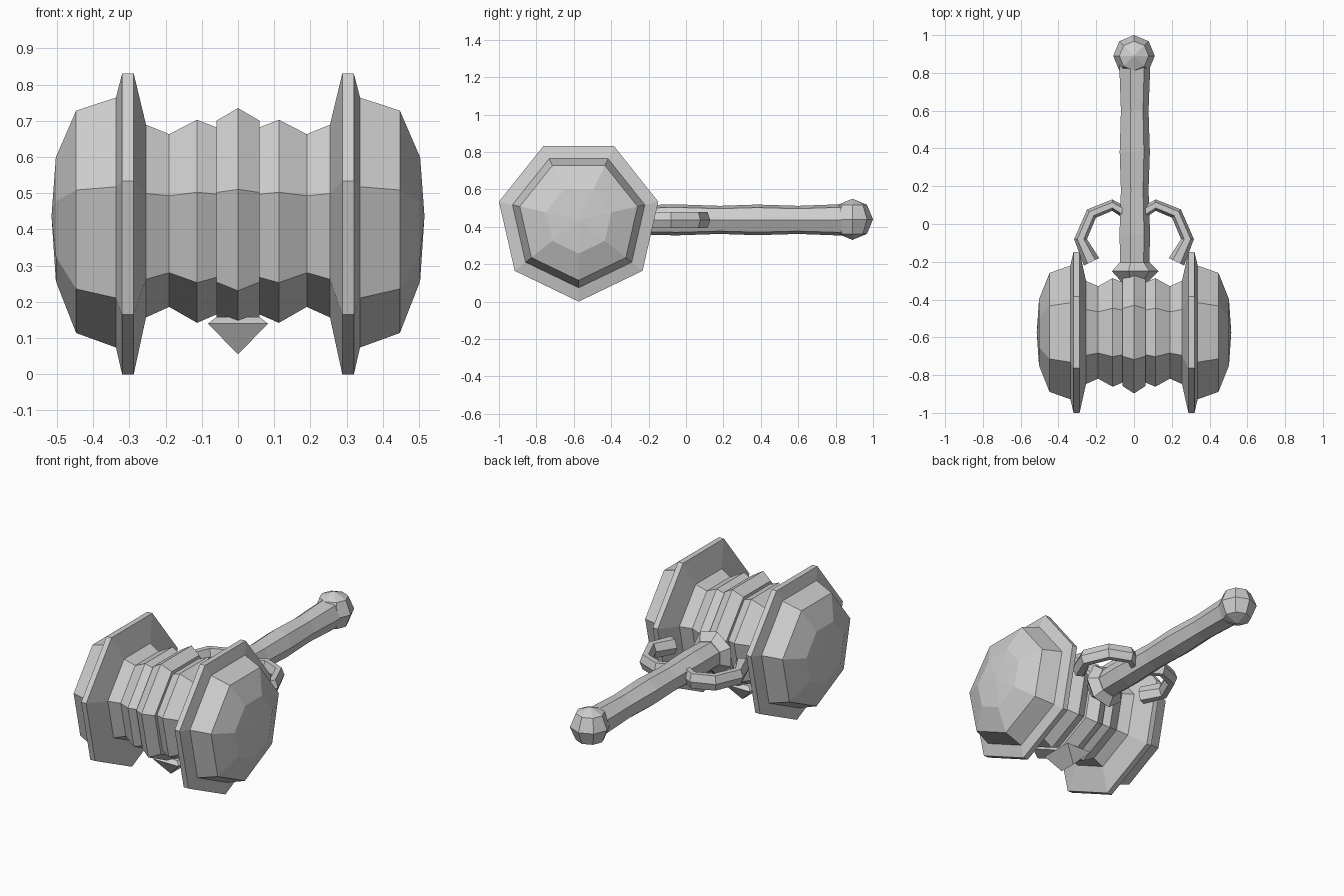
import bpy, bmesh
from math import sin, cos, pi
from mathutils import Vector

cube = bpy.data.objects.get("Cube")
if cube:
    bpy.data.objects.remove(cube)

SIDES = 7
HEAD_Y, MID_Z = -0.574, 0.437

stone = bpy.data.materials.new("light_grey_stone")
stone.use_nodes = True
stone.diffuse_color = (0.62, 0.62, 0.62, 1)
stone.node_tree.nodes["Principled BSDF"].inputs["Base Color"].default_value = (0.62, 0.62, 0.62, 1)


def loft(name, rings):
    """Skin a list of equal-length point rings and cap both ends."""
    bm = bmesh.new()
    loops = [[bm.verts.new(p) for p in ring] for ring in rings]
    n = len(loops[0])
    for a, b in zip(loops, loops[1:]):
        for i in range(n):
            j = (i + 1) % n
            bm.faces.new((a[i], a[j], b[j], b[i]))
    bm.faces.new(loops[0])
    bm.faces.new(loops[-1])
    bmesh.ops.remove_doubles(bm, verts=bm.verts, dist=0.0005)
    bmesh.ops.recalc_face_normals(bm, faces=bm.faces)
    mesh = bpy.data.meshes.new(name)
    bm.to_mesh(mesh)
    bm.free()
    mesh.materials.append(stone)
    obj = bpy.data.objects.new(name, mesh)
    bpy.context.collection.objects.link(obj)
    return obj


ANGLES = [2 * pi * k / SIDES for k in range(SIDES)]


def lathe_x(name, profile):
    """Seven-sided turning along x, one corner pointing down."""
    return loft(name, [[(x, HEAD_Y + r * sin(a), MID_Z - r * cos(a)) for a in ANGLES]
                       for x, r in profile])


def lathe_y(name, profile):
    """Seven-sided turning along y, one corner pointing to +x."""
    return loft(name, [[(r * cos(a), y, MID_Z + r * sin(a)) for a in ANGLES]
                       for y, r in profile])


# Head: ridged barrel, raised centre band, flanges and domed striking ends
half = [(0.06, 0.272), (0.113, 0.295), (0.19, 0.251), (0.254, 0.28)]
lathe_x("head_barrel", [(-x, r) for x, r in reversed(half)] + half)
lathe_x("centre_band", [(-0.06, 0.292), (0, 0.331), (0.06, 0.292)])
for side, s in (("left", 1), ("right", -1)):
    lathe_x(side + "_flange", [(s * x, r) for x, r in
            ((0.254, 0.28), (0.288, 0.437), (0.32, 0.437), (0.337, 0.363))])
    lathe_x(side + "_striking_end", [(s * x, r) for x, r in
            ((0.337, 0.363), (0.447, 0.323), (0.503, 0.18), (0.515, 0.0001))])

# Handle with collar and rounded pommel
lathe_y("handle", [(-0.27, 0.08), (-0.05, 0.085), (0.18, 0.077),
                   (0.38, 0.084), (0.6, 0.077), (0.83, 0.086), (0.87, 0.08)])
lathe_y("collar", [(-0.32, 0.07), (-0.295, 0.085), (-0.25, 0.13), (-0.205, 0.085)])
bpy.ops.mesh.primitive_uv_sphere_add(segments=8, ring_count=4, radius=0.11,
                                     location=(0, 0.89, MID_Z + 0.003))
pommel = bpy.context.object
pommel.name = "pommel"
pommel.data.materials.append(stone)

# Curved hooks sweeping from the handle towards the head
path = [Vector(p) for p in ((0.04, 0.055), (0.115, 0.1), (0.225, 0.055), (0.283, -0.08), (0.225, -0.2))]
widths = (0.03, 0.03, 0.032, 0.034, 0.045)
for side, s in (("left", 1), ("right", -1)):
    rings = []
    for i, p in enumerate(path):
        t = (path[min(i + 1, len(path) - 1)] - path[max(i - 1, 0)]).normalized()
        normal = Vector((-t.y, t.x))
        ring = []
        for k in range(6):
            a = k * pi / 3
            q = p + normal * widths[i] * cos(a)
            ring.append((s * q.x, q.y, MID_Z + 0.05 * sin(a)))
        rings.append(ring)
    loft(side + "_hook", rings)

# Pointed stud under the centre band
loft("lower_stud", [[(sx * w, HEAD_Y + sy * d, z) for sx, sy in ((-1, -1), (1, -1), (1, 1), (-1, 1))]
                    for z, w, d in ((0.158, 0.06, 0.075), (0.14, 0.083, 0.1), (0.055, 0.0001, 0.05))])
